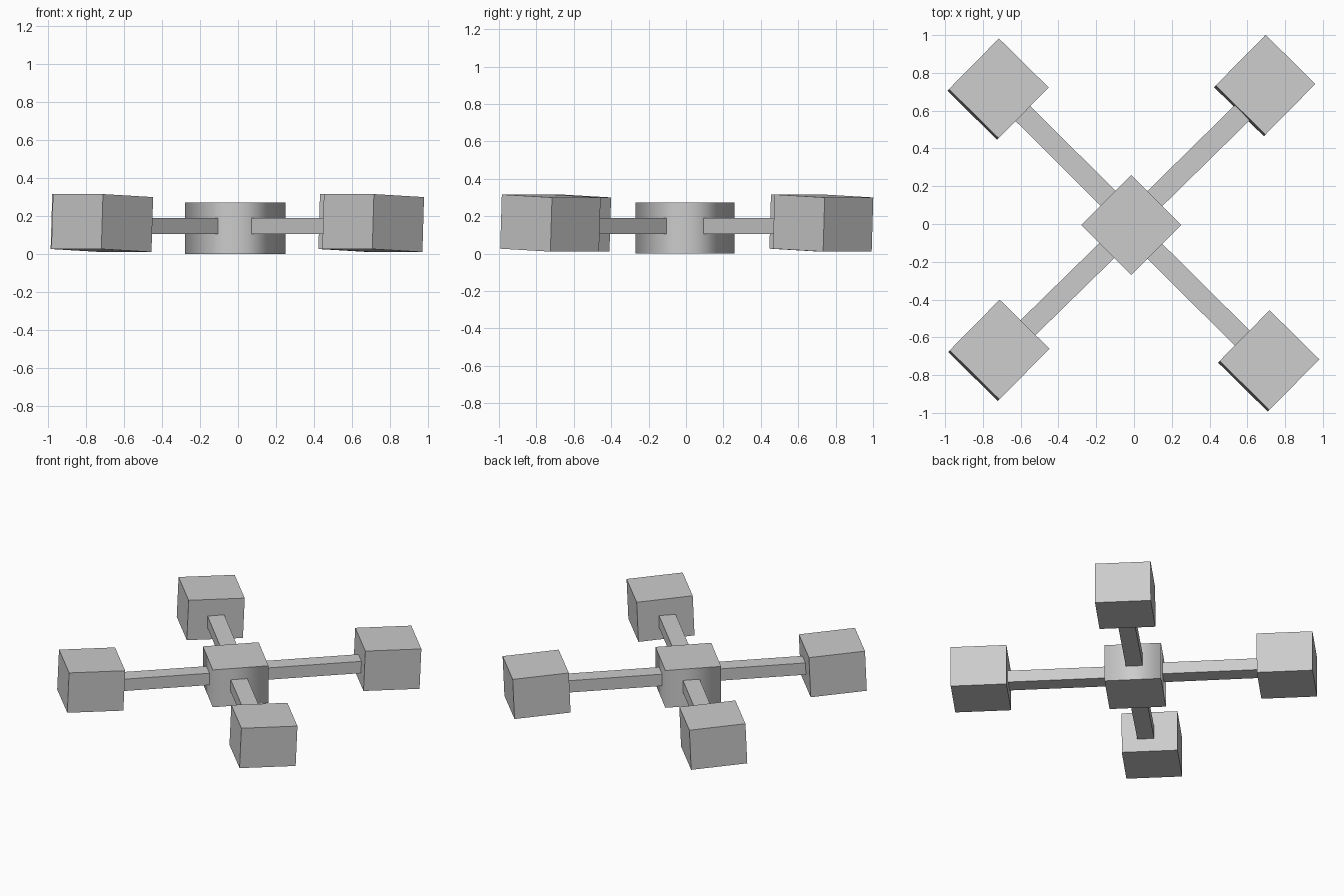
import bpy
import bmesh
from math import radians, atan2
from mathutils import Matrix, Vector

old = bpy.data.objects.get("Cube")
if old:
    bpy.data.objects.remove(old, do_unlink=True)

# Single plain grey
grey = bpy.data.materials.new("light_grey")
grey.use_nodes = True
colour = (0.6, 0.6, 0.6, 1.0)
grey.diffuse_color = colour
grey.node_tree.nodes["Principled BSDF"].inputs["Base Color"].default_value = colour


def box(name, size, centre, rotation, smooth_sides=False):
    """Box of the given size, turned by a matrix and placed at its centre."""
    mesh = bpy.data.meshes.new(name)
    bm = bmesh.new()
    bmesh.ops.create_cube(bm, size=1)
    bmesh.ops.scale(bm, vec=size, verts=bm.verts)
    if smooth_sides:
        for face in bm.faces:
            face.smooth = abs(face.normal.z) < 0.5
        for edge in bm.edges:
            a, b = edge.verts
            edge.smooth = abs(a.co.z - b.co.z) > 0.01
    bm.to_mesh(mesh)
    bm.free()
    mesh.materials.append(grey)
    obj = bpy.data.objects.new(name, mesh)
    obj.matrix_world = Matrix.Translation(centre) @ rotation
    bpy.context.collection.objects.link(obj)
    return obj


# Central hub, with softly shaded sides
turn = Matrix.Rotation(radians(45), 4, "Z")
box("hub", (0.374, 0.374, 0.272), (-0.015, -0.005, 0.136), turn, True)

# Outer pods share one slight lean; each arm runs from the hub into its pod
lean = Matrix.Rotation(radians(45.4), 4, "Z") @ Matrix.Rotation(radians(2.4), 4, "Y")
layout = {
    "back_right": ((-0.720, 0.714), (-0.08, 0.078), (-0.65, 0.647)),
    "back_left": ((0.692, 0.733), (0.06, 0.085), (0.63, 0.645)),
    "front_right": ((-0.716, -0.669), (-0.08, -0.078), (-0.65, -0.636)),
    "front_left": ((0.713, -0.725), (0.06, -0.095), (0.63, -0.660)),
}
for place, (pod, inner, outer) in layout.items():
    box(place + "_pod", (0.377, 0.370, 0.290), (*pod, 0.163), lean)
    start, end = Vector(inner), Vector(outer)
    run = end - start
    middle = (start + end) / 2
    heading = Matrix.Rotation(atan2(run.y, run.x), 4, "Z")
    box(place + "_arm", (run.length, 0.112, 0.086), (*middle, 0.147), heading)
